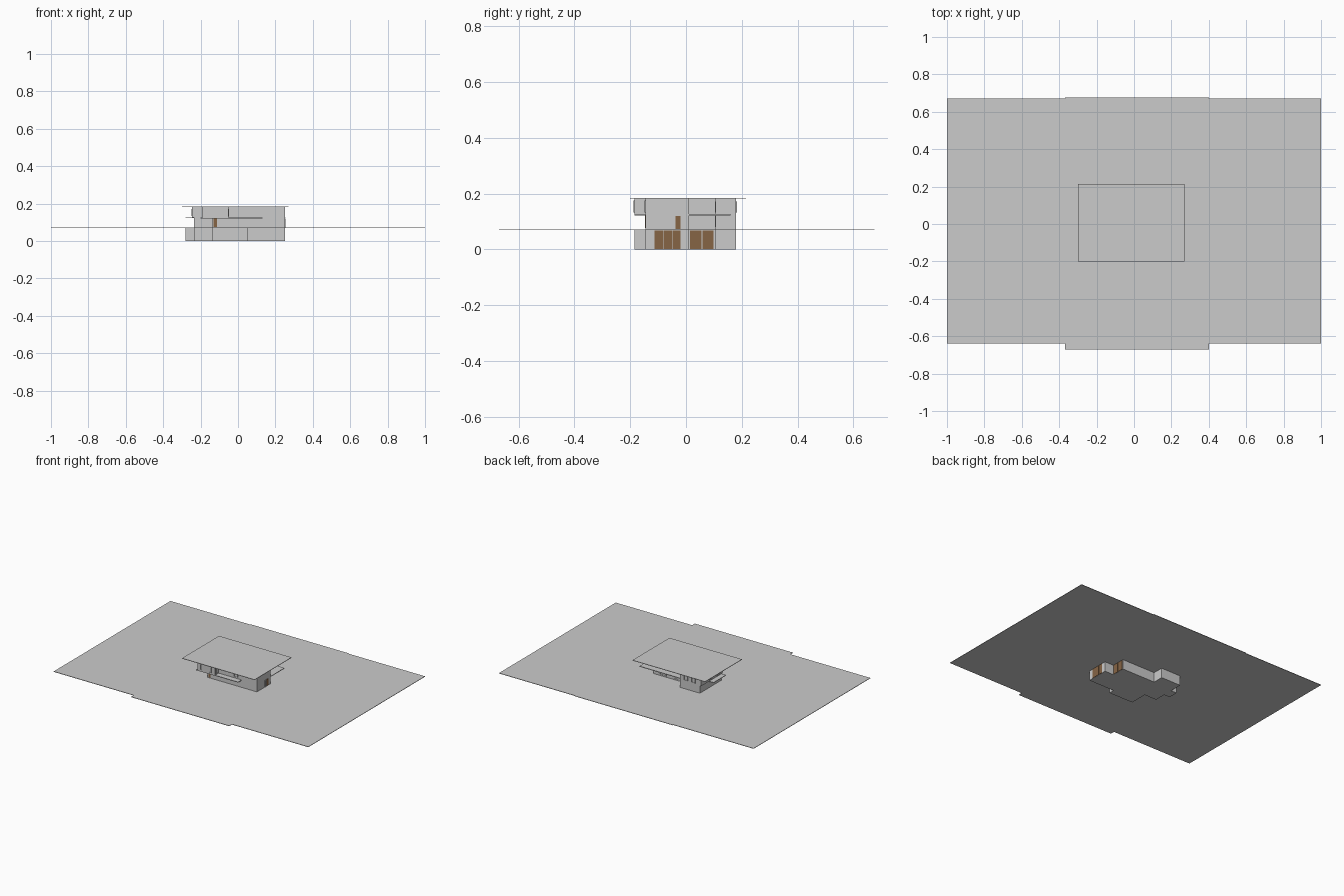
import bpy, bmesh

if "Cube" in bpy.data.objects:
    bpy.data.objects.remove(bpy.data.objects["Cube"])

brown = bpy.data.materials.new("brown_wood")
brown.diffuse_color = (0.24, 0.13, 0.06, 1)
brown.use_nodes = True
brown.node_tree.nodes["Principled BSDF"].inputs["Base Color"].default_value = brown.diffuse_color


def prism(name, pts, z0, z1, mat=None):
    """Extrude a plan outline from z0 to z1."""
    bm = bmesh.new()
    face = bm.faces.new([bm.verts.new((x, y, z0)) for x, y in pts])
    ext = bmesh.ops.extrude_face_region(bm, geom=[face])["geom"]
    verts = [g for g in ext if isinstance(g, bmesh.types.BMVert)]
    bmesh.ops.translate(bm, verts=verts, vec=(0, 0, z1 - z0))
    bmesh.ops.recalc_face_normals(bm, faces=bm.faces)
    me = bpy.data.meshes.new(name)
    bm.to_mesh(me)
    bm.free()
    ob = bpy.data.objects.new(name, me)
    bpy.context.collection.objects.link(ob)
    if mat:
        me.materials.append(mat)
    return ob


def box(name, x0, x1, y0, y1, z0, z1, mat=None):
    return prism(name, [(x0, y0), (x1, y0), (x1, y1), (x0, y1)], z0, z1, mat)


def panel(name, axis, pos, side, a0, a1, z0, z1, mat=None, t=0.002):
    """Thin panel on a wall: axis is the wall normal, side its direction."""
    p0, p1 = sorted((pos - side * t, pos + side * t))
    if axis == 'x':
        return box(name, p0, p1, a0, a1, z0, z1, mat)
    return box(name, a0, a1, p0, p1, z0, z1, mat)


def window(axis, pos, side, a0, a1, z0, z1):
    """Four frame bars around a glass pane."""
    b = 0.003
    panel("window_glass", axis, pos, side, a0, a1, z0, z1, t=0.001)
    for c0, c1, d0, d1 in ((a0, a0 + b, z0, z1), (a1 - b, a1, z0, z1),
                           (a0 + b, a1 - b, z0, z0 + b), (a0 + b, a1 - b, z1 - b, z1)):
        panel("window_frame", axis, pos, side, c0, c1, d0, d1, t=0.003)


# Terrain plate with a slightly deeper middle part
prism("terrain", [(-1, -.64), (-.37, -.64), (-.37, -.67), (.4, -.67), (.4, -.64), (1, -.64),
                  (1, .67), (.4, .67), (.4, .675), (-.37, .675), (-.37, .67), (-1, .67)],
      .069, .072)

# Basement walls below the terrain
east_back = [(.25, -.145), (.25, .01), (.18, .01), (.18, .105), (-.08, .105), (-.08, .18)]
prism("basement", east_back + [(-.235, .18), (-.235, .09), (-.28, .09), (-.28, .02),
                               (-.235, .02), (-.235, -.06), (-.14, -.06), (-.14, -.185),
                               (.05, -.185), (.05, -.145)], 0, .07)

# Ground floor and upper floor
prism("ground_floor", east_back + [(-.235, .18), (-.235, -.06), (-.14, -.06), (-.14, -.145)],
      .07, .125)
prism("upper_floor", east_back + [(-.245, .18), (-.245, -.06), (-.19, -.06), (-.19, -.185),
                                  (-.05, -.185), (-.05, -.145)], .125, .183)

# Flat roof, balconies and entrance canopy
box("roof", -.3, .27, -.2, .215, .182, .185)
box("front_balcony", -.2, .13, -.185, -.14, .121, .125)
box("back_balcony", -.08, .253, .01, .16, .122, .126)
box("side_canopy", -.28, -.23, -.05, .09, .122, .126)

# Basement wooden doors
for y0 in (-.113, -.081, -.049):
    panel("basement_door", 'x', .25, 1, y0, y0 + .03, .001, .068, brown)
for y0 in (.015, .059):
    panel("back_basement_door", 'x', .18, 1, y0, y0 + .04, .001, .068, brown)

# Ground floor doors
panel("side_door", 'x', .25, 1, -.038, -.02, .073, .12, brown)
window('x', .25, 1, -.057, -.039, .073, .12)
panel("front_door", 'y', -.145, -1, -.13, -.113, .076, .121, brown)

# Windows
for y, x0, x1 in ((-.185, -.165, -.145), (-.185, -.1, -.08), (-.145, .07, .1)):
    window('y', y, -1, x0, x1, .133, .175)
window('x', -.05, 1, -.175, -.153, .13, .172)
window('x', .18, 1, .06, .085, .13, .172)
window('x', .18, 1, .06, .085, .078, .12)
window('x', -.08, 1, .135, .16, .13, .172)
for x0 in (-.2, -.14):
    window('y', .18, 1, x0, x0 + .03, .133, .172)
for x0 in (-.02, .08):
    window('y', .105, 1, x0, x0 + .05, .08, .12)
    window('y', .105, 1, x0, x0 + .05, .133, .172)
for y0 in (-.03, .06):
    window('x', -.245, -1, y0, y0 + .03, .133, .172)
